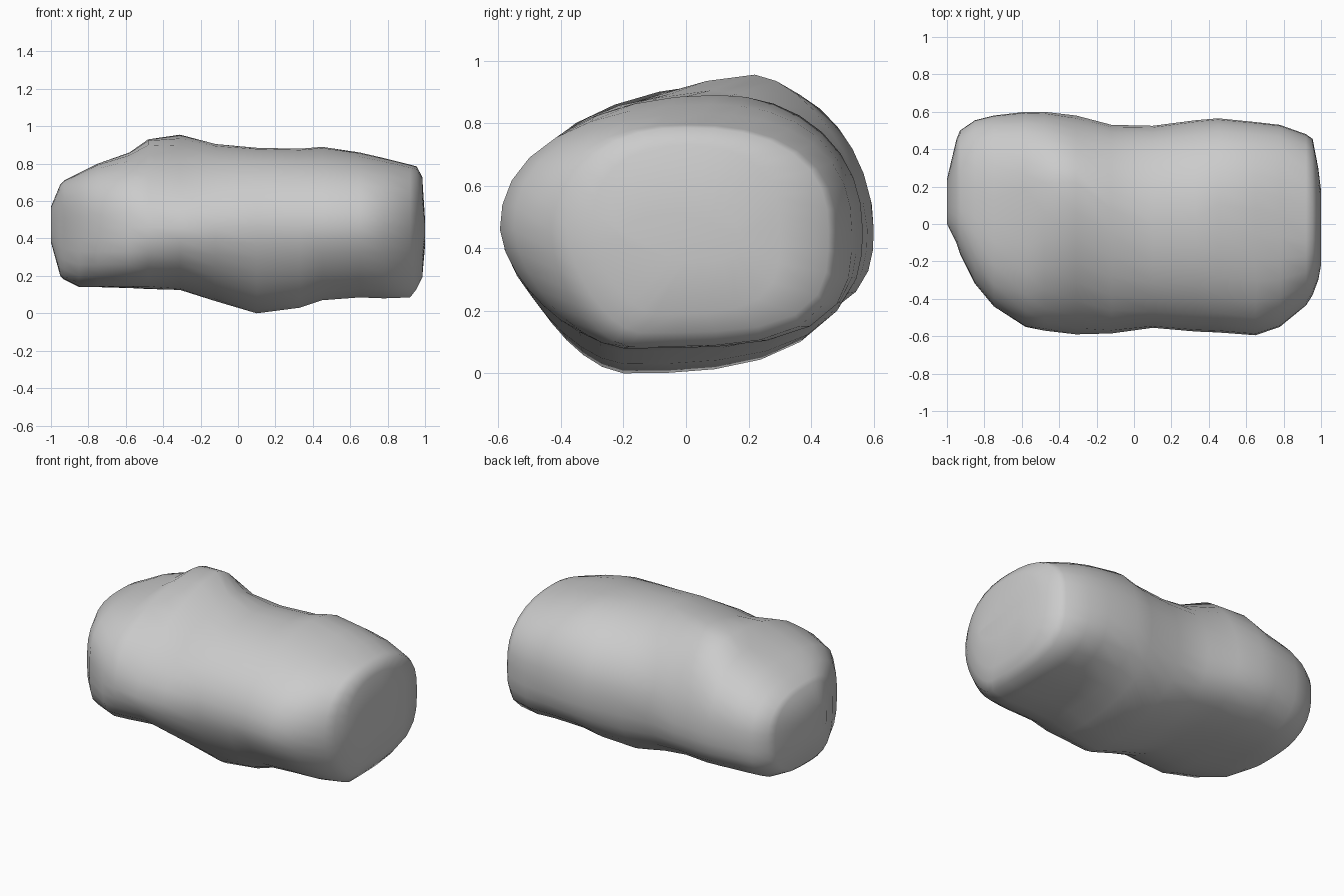
import bpy, bmesh
from math import cos, sin, pi

# Cross-sections along the boulder: x, bottom, top, front, back, low-point y, high-point y
SECTIONS = [
    (-1.00, 0.38, 0.57, 0.00, 0.24, 0.12, 0.12),
    (-0.95, 0.20, 0.69, -0.10, 0.45, 0.12, 0.14),
    (-0.93, 0.18, 0.71, -0.16, 0.50, 0.10, 0.14),
    (-0.85, 0.14, 0.75, -0.32, 0.555, 0.08, 0.12),
    (-0.75, 0.14, 0.80, -0.44, 0.58, 0.04, 0.14),
    (-0.58, 0.135, 0.86, -0.55, 0.60, 0.00, 0.18),
    (-0.48, 0.13, 0.93, -0.57, 0.60, 0.00, 0.22),
    (-0.31, 0.125, 0.955, -0.59, 0.58, -0.04, 0.22),
    (-0.12, 0.065, 0.905, -0.585, 0.53, -0.12, 0.08),
    (0.10, 0.00, 0.885, -0.555, 0.525, -0.20, 0.00),
    (0.33, 0.03, 0.88, -0.575, 0.555, -0.20, 0.03),
    (0.45, 0.07, 0.89, -0.58, 0.565, -0.20, 0.10),
    (0.65, 0.085, 0.86, -0.595, 0.545, -0.20, 0.08),
    (0.78, 0.08, 0.83, -0.55, 0.53, -0.20, 0.05),
    (0.92, 0.085, 0.795, -0.435, 0.48, -0.18, 0.00),
    (0.955, 0.13, 0.785, -0.38, 0.455, -0.15, 0.00),
    (0.985, 0.19, 0.73, -0.30, 0.30, -0.10, 0.00),
    (1.00, 0.36, 0.50, -0.22, 0.18, 0.00, 0.00),
]
SIDES = 32


def ramp(x, a, b):
    """0 at x=a rising to 1 at x=b."""
    return min(1, max(0, (x - a) / (b - a)))


def ring(bm, x, bottom, top, front, back, low_y, high_y):
    mid = min(max(0.46, bottom + 0.05), top - 0.05)
    peak = max(0, 1 - abs(x + 0.34) / 0.4)       # local hump on the top
    end = ramp(x, 0.4, 0.9)                      # boxier right end
    left = ramp(x, -0.35, -0.7)                  # boxier left end
    keel = ramp(x, -0.3, 0.1)                    # chamfered lower front
    verts = []
    for i in range(SIDES):
        a = 2 * pi * i / SIDES
        c, s = cos(a), sin(a)
        cy = high_y if s >= 0 else low_y
        # squareness of each quarter: upper back/front, lower back/front
        if s >= 0:
            n = 2.1 - 0.5 * peak + 0.3 * end + (0.4 if c > 0 else 1.0) * left
        elif c > 0:
            n = 2.8 + 0.8 * end
        else:
            n = 2.0 - 0.4 * keel + 1.3 * left
        r = (abs(c) ** n + abs(s) ** n) ** (-1 / n)
        y = cy + r * c * ((back - cy) if c > 0 else (cy - front))
        z = mid + r * s * ((top - mid) if s >= 0 else (mid - bottom))
        verts.append(bm.verts.new((x, y, z)))
    return verts


# Boulder body lofted through the sections, closed at both ends
bm = bmesh.new()
rings = [ring(bm, *s) for s in SECTIONS]
for r0, r1 in zip(rings, rings[1:]):
    for i in range(SIDES):
        j = (i + 1) % SIDES
        bm.faces.new((r0[i], r0[j], r1[j], r1[i]))
bm.faces.new(rings[0])
bm.faces.new(rings[-1])
bmesh.ops.recalc_face_normals(bm, faces=bm.faces)
for f in bm.faces:
    f.smooth = True
mesh = bpy.data.meshes.new("boulder")
bm.to_mesh(mesh)
bm.free()
boulder = bpy.data.objects.new("boulder", mesh)
bpy.context.collection.objects.link(boulder)
